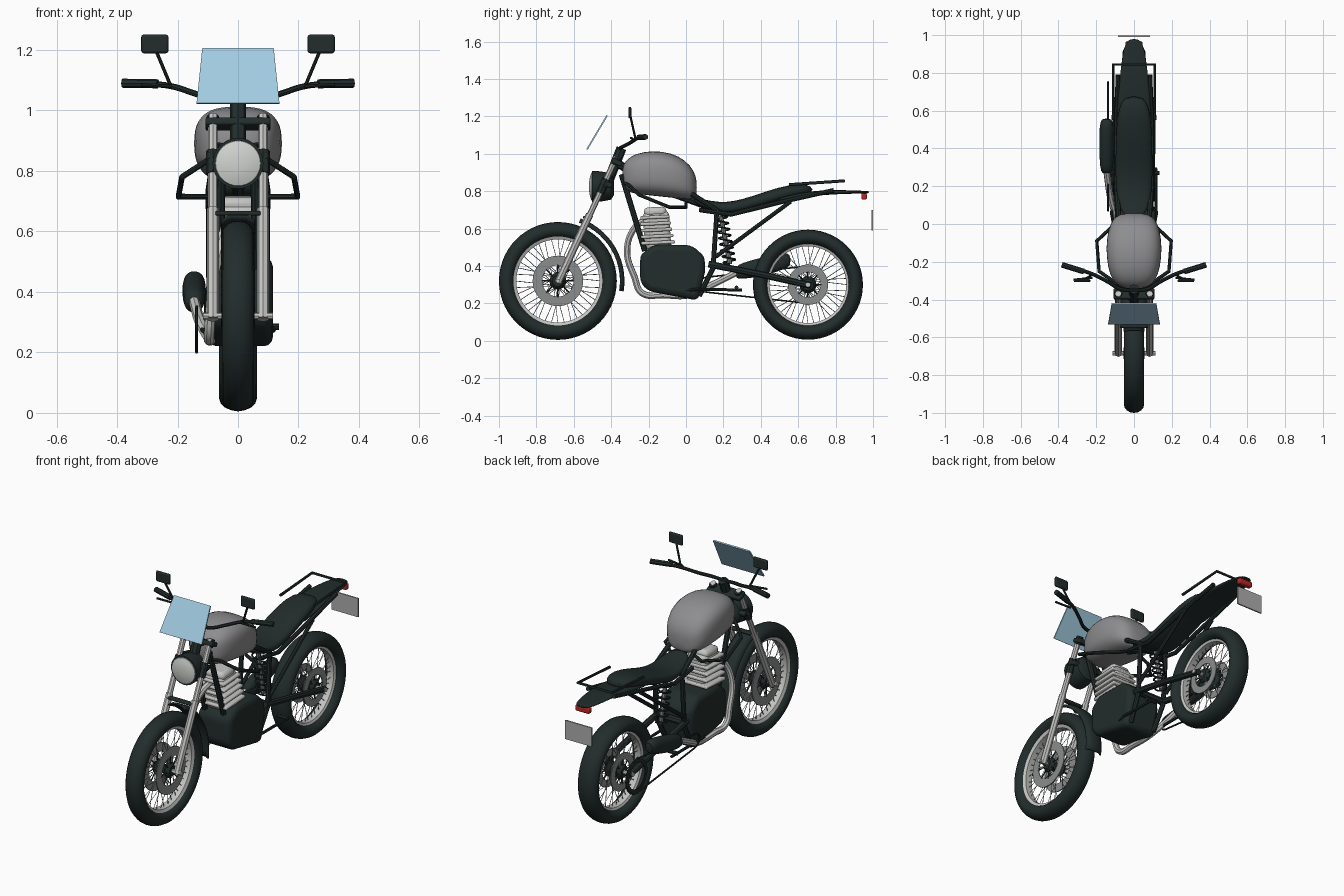
import bpy, bmesh, math
from mathutils import Vector

if "Cube" in bpy.data.objects:
    bpy.data.objects.remove(bpy.data.objects["Cube"])

COLOURS = {
    "black": (.016, .026, .025), "tank_grey": (.27, .27, .28), "silver": (.55, .55, .54),
    "lens": (.64, .66, .64), "shield_blue": (.36, .60, .76), "red": (.48, .02, .02),
    "plate_grey": (.42, .42, .42), "steel": (.26, .27, .27)}
MATS = {}
for n, c in COLOURS.items():
    MATS[n] = bpy.data.materials.new(n)
    MATS[n].diffuse_color = (*c, 1)


def finish(ob, name, mat, angle=40):
    ob.name = name
    ob.data.materials.clear()
    ob.data.materials.append(MATS[mat])
    bpy.ops.object.select_all(action='DESELECT')
    ob.select_set(True)
    bpy.context.view_layer.objects.active = ob
    if angle:
        bpy.ops.object.shade_smooth_by_angle(angle=math.radians(angle))
    return ob


def from_bm(bm, name, mat, angle=40):
    bmesh.ops.recalc_face_normals(bm, faces=bm.faces)
    me = bpy.data.meshes.new(name)
    bm.to_mesh(me)
    bm.free()
    ob = bpy.data.objects.new(name, me)
    bpy.context.collection.objects.link(ob)
    return finish(ob, name, mat, angle)


def tube(name, paths, r, mat="black", mirror=False, curved=False, cyclic=False, res=2):
    """Round tubes along one or more paths, optionally mirrored in x."""
    if mirror:
        paths = paths + [[(-x, y, z) for x, y, z in p] for p in paths]
    cu = bpy.data.curves.new(name, 'CURVE')
    cu.dimensions, cu.bevel_depth, cu.bevel_resolution = '3D', r, res
    cu.use_fill_caps = True
    cu.resolution_u = 6
    for p in paths:
        s = cu.splines.new('BEZIER' if curved else 'POLY')
        pts = s.bezier_points if curved else s.points
        pts.add(len(p) - 1)
        for q, co in zip(pts, p):
            if curved:
                q.co = co
                q.handle_left_type = q.handle_right_type = 'AUTO'
            else:
                q.co = (*co, 1)
        s.use_cyclic_u = cyclic
    ob = bpy.data.objects.new(name, cu)
    bpy.context.collection.objects.link(ob)
    bpy.ops.object.select_all(action='DESELECT')
    ob.select_set(True)
    bpy.context.view_layer.objects.active = ob
    bpy.ops.object.convert(target='MESH')
    return finish(bpy.context.object, name, mat)


def box(name, loc, size, mat="black", rot=0, bevel=0.006):
    bpy.ops.mesh.primitive_cube_add(size=1, location=loc, rotation=(rot, 0, 0))
    ob = bpy.context.object
    ob.scale = size
    bpy.ops.object.transform_apply(location=False, rotation=False)
    if bevel:
        m = ob.modifiers.new("bevel", 'BEVEL')
        m.width, m.segments = bevel, 2
    return finish(ob, name, mat)


def lathe(name, profile, centre, axis, mat="black", n=32):
    """Spin (radius, offset) points around an x or y axis; closed loop when ends match."""
    bm = bmesh.new()
    rings = []
    for r, d in profile:
        ring = []
        for i in range(n):
            a = 2 * math.pi * i / n
            u, v = r * math.cos(a), r * math.sin(a)
            co = (d, u, v) if axis == 'x' else (u, d, v)
            ring.append(bm.verts.new(Vector(centre) + Vector(co)))
        rings.append(ring)
    for a, b in zip(rings, rings[1:]):
        for i in range(n):
            bm.faces.new((a[i], a[(i + 1) % n], b[(i + 1) % n], b[i]))
    if profile[0] == profile[-1]:
        bmesh.ops.remove_doubles(bm, verts=bm.verts, dist=1e-5)
    else:
        bm.faces.new(rings[0])
        bm.faces.new(rings[-1])
    return from_bm(bm, name, mat)


def loft(name, stations, power, mat="black", n=24):
    """Superellipse sections (y, z low, z high, half width) joined along y."""
    bm = bmesh.new()
    rings = []
    for y, lo, hi, w in stations:
        ring = []
        for i in range(n):
            a = 2 * math.pi * i / n
            c, s = math.cos(a), math.sin(a)
            ring.append(bm.verts.new((
                w * math.copysign(abs(c) ** (2 / power), c), y,
                (lo + hi) / 2 + (hi - lo) / 2 * math.copysign(abs(s) ** (2 / power), s))))
        rings.append(ring)
    for a, b in zip(rings, rings[1:]):
        for i in range(n):
            bm.faces.new((a[i], a[(i + 1) % n], b[(i + 1) % n], b[i]))
    bm.faces.new(rings[0])
    bm.faces.new(rings[-1])
    ob = from_bm(bm, name, mat, 60)
    ob.modifiers.new("smooth", 'SUBSURF').levels = 1
    ob.modifiers["smooth"].render_levels = 1
    return ob


# Wheels: tyre, rim, crossed spokes, hub and brake disc
def wheel(label, y, z, major, minor, half, disc):
    tyre = [(major + minor * math.cos(k * math.pi / 8), half * math.sin(k * math.pi / 8)) for k in range(16)]
    lathe(label + "_tyre", tyre + tyre[:1], (0, y, z), 'x', n=56)
    ri = major - minor
    rim = [(ri - .008, -.022), (ri + .008, -.03), (ri + .008, .03), (ri - .008, .022), (ri - .008, -.022)]
    lathe(label + "_rim", rim, (0, y, z), 'x', "silver", 56)
    spokes = []
    for i in range(40):
        a = 2 * math.pi * i / 40
        b = a + (.55 if i % 4 < 2 else -.55)
        x = .03 if i % 2 else -.03
        spokes.append([(x, y + .04 * math.cos(b), z + .04 * math.sin(b)),
                       (0, y + ri * math.cos(a), z + ri * math.sin(a))])
    tube(label + "_spokes", spokes, .0018, "steel", res=0)
    lathe(label + "_hub", [(.03, -.055), (.045, -.035), (.025, -.02), (.025, .02), (.045, .035), (.03, .055)], (0, y, z), 'x')
    for x in (.042, -.042):
        ring = [(disc, x - .003), (disc, x + .003), (disc * .62, x + .003), (disc * .62, x - .003), (disc, x - .003)]
        lathe(label + "_brake_disc", ring, (0, y, z), 'x', "steel", 40)
    arms = [[(x, y + r * math.cos(k * math.pi / 4), z + r * math.sin(k * math.pi / 4)) for r in (.03, disc * .66)]
            for k in range(8) for x in (.042, -.042)]
    tube(label + "_disc_arms", arms, .004, res=0)
    tube(label + "_axle", [[(-.115, y, z), (.115, y, z)]], .012, "silver")


wheel("front", -.685, .32, .2725, .0425, .053, .135)
wheel("rear", .652, .30, .2535, .0405, .062, .108)

# Front fork, clamps and steering head
tube("fork_lower_leg", [[(.083, -.685, .31), (.083, -.515, .675)]], .020, "silver", True)
tube("fork_upper_tube", [[(.083, -.53, .64), (.083, -.37, .985)]], .016, "silver", True)
tube("fork_cap", [[(.083, -.385, .94), (.083, -.365, .98)]], .021, "black", True)
tube("fork_ear", [[(.083, -.46, .79), (.083, -.425, .865)]], .022, "black", True)
box("upper_clamp", (0, -.37, .955), (.215, .06, .026), rot=-.43)
box("lower_clamp", (0, -.425, .84), (.20, .06, .026), rot=-.43)
tube("steering_head", [[(0, -.425, .83), (0, -.345, 1.03)]], .027)
box("fork_brace", (0, -.535, .66), (.15, .03, .016))

# Front mudguard: curved strip behind the wheel
bm = bmesh.new()
rows = []
for k in range(15):
    a = math.radians(70 - 79 * k / 14)
    rows.append([bm.verts.new((x, -.685 + r * math.cos(a), .32 + r * math.sin(a)))
                 for x, r in ((-.056, .338), (-.03, .356), (.03, .356), (.056, .338))])
for p, q in zip(rows, rows[1:]):
    for i in range(3):
        bm.faces.new((p[i], p[i + 1], q[i + 1], q[i]))
guard = from_bm(bm, "front_mudguard", "black")
guard.modifiers.new("thick", 'SOLIDIFY').thickness = .008

# Headlight
lathe("headlight_shell", [(.045, -.385), (.07, -.40), (.078, -.44), (.084, -.485), (.084, -.502), (.074, -.502)], (0, 0, .825), 'y')
lathe("headlight_lens", [(.076, -.500), (.074, -.506), (.05, -.514), (.02, -.518)], (0, 0, .825), 'y', "lens")
tube("headlight_bracket", [[(.07, -.44, .825), (.10, -.43, .835)]], .014, "black", True)

# Windscreen
bm = bmesh.new()
bm.faces.new([bm.verts.new(v) for v in ((-.137, -.533, 1.025), (.137, -.533, 1.025), (.118, -.425, 1.207), (-.118, -.425, 1.207))])
screen = from_bm(bm, "windscreen", "shield_blue", 0)
screen.modifiers.new("thick", 'SOLIDIFY').thickness = .008

# Handlebar, grips and mirrors
half = [(0, -.35, 1.03), (.07, -.345, 1.035), (.14, -.305, 1.055), (.22, -.265, 1.08), (.30, -.24, 1.088), (.375, -.222, 1.09)]
tube("handlebar", [[(-x, y, z) for x, y, z in half[:0:-1]] + half], .010, curved=True)
tube("grip", [[(.265, -.252, 1.088), (.382, -.216, 1.09)]], .015, "black", True)
tube("lever", [[(.22, -.285, 1.08), (.32, -.295, 1.085)]], .006, "black", True)
tube("mirror_stem", [[(.222, -.27, 1.08), (.272, -.297, 1.20)]], .006, "black", True)
for s in (-1, 1):
    box("mirror", (s * .275, -.30, 1.22), (.09, .016, .062), bevel=.012)

# Fuel tank
loft("fuel_tank", [(-.342, .83, .92, .045), (-.325, .80, .965, .095), (-.27, .785, 1.003, .13), (-.18, .775, 1.018, .147),
                   (-.08, .765, 1.007, .147), (0, .756, .965, .128), (.042, .758, .91, .097), (.058, .775, .86, .05)], 2.8, "tank_grey")

# Seat and tail
loft("seat", [(.04, .745, .775, .045), (.08, .708, .757, .08), (.18, .678, .74, .095), (.25, .673, .745, .098), (.34, .695, .767, .098),
              (.5, .745, .825, .096), (.62, .778, .843, .082), (.678, .795, .822, .045)], 2.6)
loft("tail", [(.42, .725, .755, .085), (.6, .765, .79, .092), (.75, .782, .81, .078), (.9, .787, .803, .062), (.96, .787, .802, .045), (.98, .79, .799, .02)], 3)
tube("luggage_rack", [[(.11, .55, .835), (.11, .845, .855), (-.11, .845, .855), (-.11, .55, .835)]], .008)
box("tail_light", (0, .952, .772), (.09, .03, .032), "red")
box("number_plate", (0, .995, .645), (.17, .008, .11), "plate_grey", bevel=0)

# Frame tubes
tube("backbone", [[(0, -.37, .95), (0, -.1, .80), (0, .12, .72)]], .022)
tube("down_tube", [[(.055, -.345, .89), (.06, -.22, .48)]], .015, "black", True)
tube("upright_tube", [[(.08, .03, .785), (.09, .165, .70), (.09, .145, .39), (.08, .07, .24)]], .014, "black", True)
tube("seat_rail", [[(.09, .07, .70), (.095, .24, .675), (.095, .5, .74), (.085, .79, .805)]], .012, "black", True)
tube("seat_stay", [[(.095, .16, .45), (.095, .56, .745)]], .011, "black", True)
tube("swingarm", [[(.09, .12, .41), (.095, .40, .355), (.095, .67, .295)]], .018, "black", True)
tube("swingarm_pivot", [[(-.10, .14, .405), (.10, .14, .405)]], .02)
tube("crash_bar", [[(.06, -.33, .845), (.10, -.31, .835), (.185, -.25, .78), (.197, -.09, .715), (.10, .0, .715), (.05, .0, .74)]], .010, "black", True)

# Rear shock with coil spring
top, bot = Vector((0, .185, .67)), Vector((0, .235, .41))
coil = []
for k in range(97):
    t = k / 96
    a = t * 8 * 2 * math.pi
    p = top.lerp(bot, t) + Vector((.034 * math.cos(a), .034 * math.sin(a), 0))
    coil.append(tuple(p))
tube("shock_spring", [coil], .005, res=1)
tube("shock_damper", [[tuple(top), tuple(bot)]], .012, "steel")

# Engine block, side covers, finned cylinder
bm = bmesh.new()
prof = [(-.245, .46), (-.17, .515), (.03, .512), (.1, .45), (.102, .37), (.065, .215), (-.2, .265), (-.245, .31)]
base = bm.faces.new([bm.verts.new((-.1, y, z)) for y, z in prof])
ext = bmesh.ops.extrude_face_region(bm, geom=[base])
bmesh.ops.translate(bm, vec=(.215, 0, 0), verts=[v for v in ext["geom"] if isinstance(v, bmesh.types.BMVert)])
block = from_bm(bm, "engine_block", "black")
m = block.modifiers.new("bevel", 'BEVEL')
m.width, m.segments = .03, 3
box("cylinder_core", (0, -.155, .59), (.12, .14, .2), "silver", .07, .02)
for k in range(5):
    w = .185 - .006 * k
    box("cooling_fin", (0, -.15 - .004 * k, .525 + .034 * k), (w, w - .005, .018), "silver", .05, .006)
box("cylinder_head", (0, -.165, .69), (.12, .12, .05), "silver", .05, .02)

# Exhaust header and silencer
tube("exhaust_header", [[(-.02, -.22, .645), (-.04, -.27, .61), (-.075, -.315, .48), (-.09, -.275, .34), (-.095, -.235, .255), (-.095, -.12, .245),
                         (-.095, .02, .245), (-.125, .14, .30), (-.145, .28, .37)]], .018, "silver", curved=True)
lathe_ob = loft("silencer", [(.265, .335, .395, .022), (.29, .328, .415, .036), (.42, .345, .45, .04), (.53, .385, .475, .038), (.56, .40, .46, .025)], 2.2)
lathe_ob.location.x = -.145

# Chain drive
rear = [(-.137, .652 + .1 * math.cos(a), .30 + .1 * math.sin(a)) for a in [math.pi * (k / 10 - .5) for k in range(11)]]
front = [(-.137, .11 + .04 * math.cos(a), .30 + .04 * math.sin(a)) for a in [math.pi * (k / 6 + .5) for k in range(7)]]
tube("chain", [rear + front], .005, cyclic=True, res=1)
sprocket = [(.096, -.139), (.096, -.134), (.075, -.134), (.075, -.139), (.096, -.139)]
lathe("rear_sprocket", sprocket, (0, .652, .30), 'x')

# Foot controls
tube("foot_peg", [[(.07, .27, .285), (.135, .27, .285)]], .011, "black", True)
tube("foot_lever", [[(.105, -.02, .265), (.118, .05, .275), (.115, .30, .272)]], .008, "black", True)

for m in bpy.data.materials:
    if m.users and not m.is_grease_pencil:
        m.use_nodes = True
        m.node_tree.nodes["Principled BSDF"].inputs["Base Color"].default_value = m.diffuse_color
